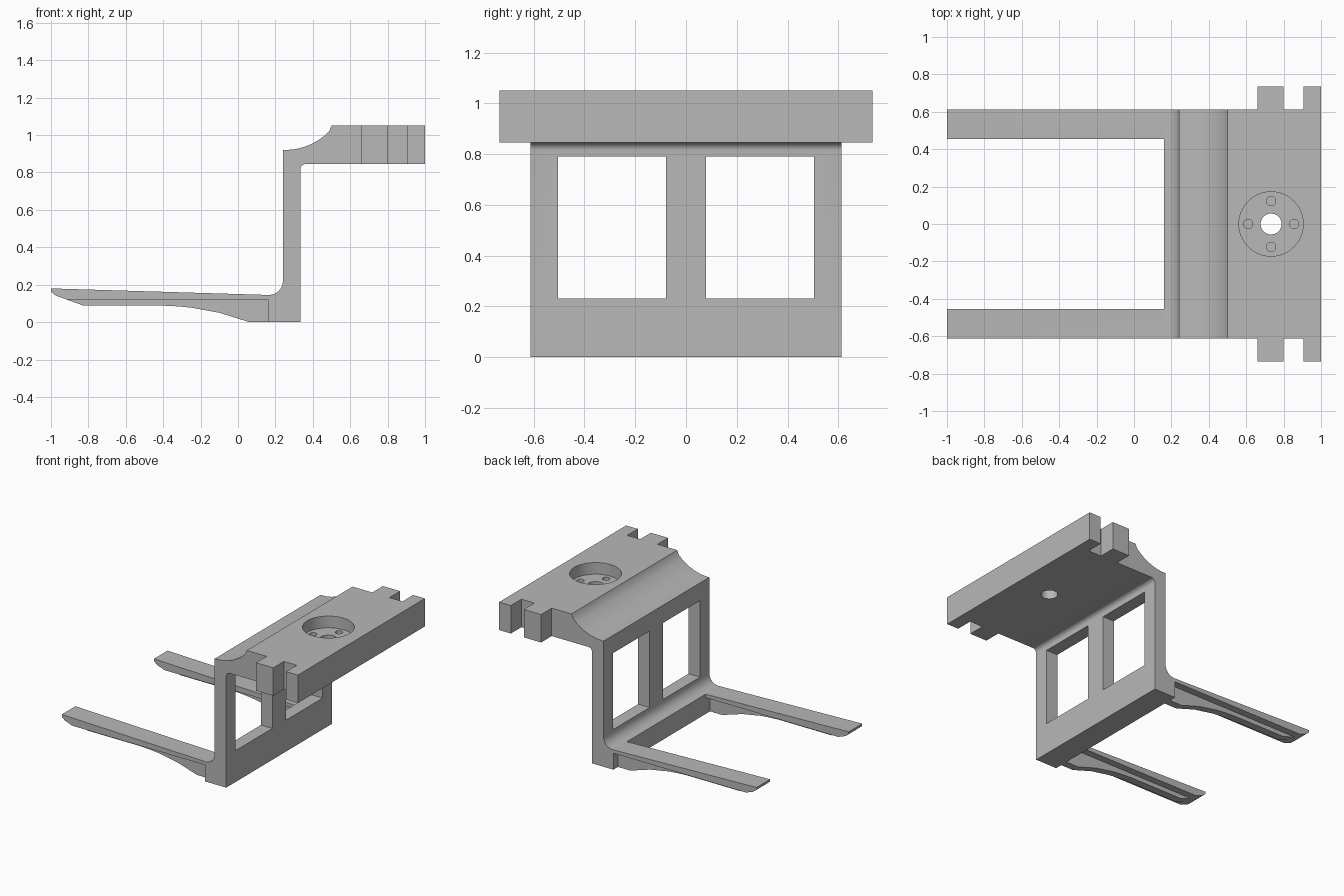
import bpy, bmesh, math
from mathutils import Matrix, Vector

cube = bpy.data.objects.get("Cube")
if cube:
    bpy.data.objects.remove(cube, do_unlink=True)

grey = bpy.data.materials.new("plain grey")
grey.use_nodes = True
colour = (0.48, 0.48, 0.48, 1)
grey.diffuse_color = colour
grey.node_tree.nodes["Principled BSDF"].inputs["Base Color"].default_value = colour


def finish(name, bm):
    bmesh.ops.recalc_face_normals(bm, faces=bm.faces)
    mesh = bpy.data.meshes.new(name)
    bm.to_mesh(mesh)
    bm.free()
    mesh.materials.append(grey)
    obj = bpy.data.objects.new(name, mesh)
    bpy.context.collection.objects.link(obj)
    return obj


def extrude(name, profile, y0, y1):
    """Side outline in x and z, extruded from y0 to y1."""
    bm = bmesh.new()
    face = bm.faces.new([bm.verts.new((x, y0, z)) for x, z in profile])
    new = bmesh.ops.extrude_face_region(bm, geom=[face])["geom"]
    verts = [g for g in new if isinstance(g, bmesh.types.BMVert)]
    bmesh.ops.translate(bm, verts=verts, vec=(0, y1 - y0, 0))
    return finish(name, bm)


def box(name, x0, x1, y0, y1, z0, z1):
    return extrude(name, [(x0, z0), (x1, z0), (x1, z1), (x0, z1)], y0, y1)


def cylinder(name, x, y, radius, z0, z1, sides=48):
    bm = bmesh.new()
    bmesh.ops.create_cone(bm, cap_ends=True, segments=sides, radius1=radius,
                          radius2=radius, depth=z1 - z0,
                          matrix=Matrix.Translation((x, y, (z0 + z1) / 2)))
    return finish(name, bm)


def arc(cx, cz, radius, start, end, steps=8):
    angles = [math.radians(start + (end - start) * i / steps) for i in range(steps + 1)]
    return [(cx + radius * math.cos(a), cz + radius * math.sin(a)) for a in angles]


def activate(obj):
    bpy.ops.object.select_all(action='DESELECT')
    obj.select_set(True)
    bpy.context.view_layer.objects.active = obj


def cut(target, cutter):
    cutter.hide_render = True
    mod = target.modifiers.new("cut", 'BOOLEAN')
    mod.operation = 'DIFFERENCE'
    mod.solver = 'EXACT'
    mod.object = cutter
    activate(target)
    bpy.ops.object.modifier_apply(modifier=mod.name)
    bpy.data.objects.remove(cutter, do_unlink=True)


def smooth(obj):
    activate(obj)
    bpy.ops.object.shade_smooth_by_angle(angle=math.radians(30))


# Bracket body: fork plate, upright and head in one bent profile
HALF = 0.612
profile = [(-1, 0.18), (-1, 0.163), (-0.975, 0.142), (-0.915, 0.12), (0.16, 0.12),
           (0.16, 0), (0.333, 0)]
profile += arc(0.363, 0.815, 0.03, 180, 90)
profile += [(1, 0.845), (1, 1.05), (0.5, 1.05)]
profile += arc(0.25, 1.252, 0.332, -38, -90)[1:]
profile += [(0.24, 0.92)]
profile += arc(0.165, 0.22, 0.075, 0, -90)
body = extrude("bracket_body", profile, -HALF, HALF)

# Gap between the two tines
cut(body, box("tine_gap", -1.2, 0.16, -0.455, 0.455, -0.1, 0.5))

# Two windows in the upright
for y0 in (-0.505, 0.078):
    cut(body, box("window_cutter", 0.1, 0.5, y0, y0 + 0.427, 0.23, 0.79))

# Mounting recess, through hole and four blind screw holes
HX, FLOOR = 0.733, 0.965
cut(body, cylinder("recess_cutter", HX, 0, 0.172, FLOOR, 1.2, 64))
cut(body, cylinder("bore_cutter", HX, 0, 0.056, 0.7, 1.2))
for i in range(4):
    offset = Matrix.Rotation(i * math.pi / 2, 3, 'Z') @ Vector((0.123, 0, 0))
    cut(body, cylinder("screw_cutter", HX + offset.x, offset.y, 0.025, 0.92, 1.2, 24))
smooth(body)

# Stiffening ribs under the tines, and locating lugs on the head ends
rib = [(-0.95, 0.135), (-0.915, 0.12), (-0.825, 0.088), (-0.4, 0.088), (-0.32, 0.084),
       (-0.25, 0.077), (-0.1, 0.05), (0.06, 0), (0.16, 0), (0.16, 0.135)]
for side, s in (("left_end", 1), ("right_end", -1)):
    smooth(extrude(side + "_tine_rib", rib, s * 0.506, s * 0.56))
    for lug, x0, x1 in (("inner_lug", 0.66, 0.8), ("outer_lug", 0.905, 1)):
        box(side + "_" + lug, x0, x1, s * HALF, s * 0.735, 0.845, 1.05)
